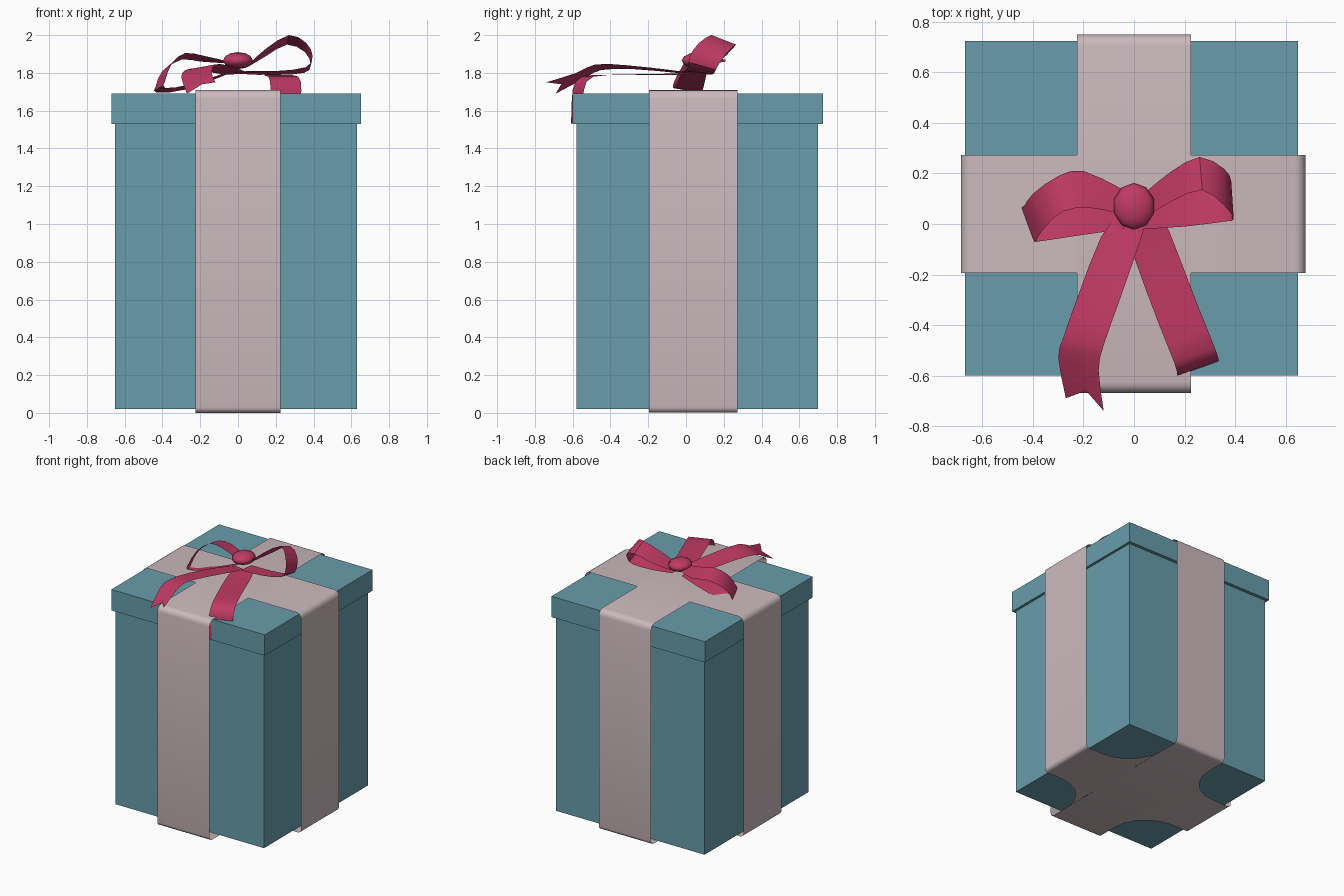
import bpy, math
from mathutils import Vector

if "Cube" in bpy.data.objects:
    bpy.data.objects.remove(bpy.data.objects["Cube"])


def material(name, rgb):
    m = bpy.data.materials.new(name)
    m.diffuse_color = (*rgb, 1)
    m.use_nodes = True
    m.node_tree.nodes["Principled BSDF"].inputs["Base Color"].default_value = m.diffuse_color
    return m


TEAL = material("teal", (0.14, 0.34, 0.41))
PINK = material("pale_pink", (0.60, 0.49, 0.51))
RED = material("crimson", (0.53, 0.042, 0.13))


def make(name, verts, faces, mat, smooth=None):
    me = bpy.data.meshes.new(name)
    me.from_pydata([tuple(v) for v in verts], [], faces)
    me.materials.append(mat)
    ob = bpy.data.objects.new(name, me)
    bpy.context.collection.objects.link(ob)
    if smooth:
        bpy.ops.object.select_all(action='DESELECT')
        ob.select_set(True)
        bpy.context.view_layer.objects.active = ob
        bpy.ops.object.shade_smooth_by_angle(angle=math.radians(smooth))
    return ob


def box(name, x0, x1, y0, y1, z0, z1):
    v = [(x, y, z) for z in (z0, z1) for y in (y0, y1) for x in (x0, x1)]
    f = [(0, 2, 3, 1), (4, 5, 7, 6), (0, 1, 5, 4), (2, 6, 7, 3), (0, 4, 6, 2), (1, 3, 7, 5)]
    make(name, v, f, TEAL)


def wrap(name, a0, a1, w0, w1, z0, z1, along_x):
    """Closed ribbon loop with rounded corners, a sheet without thickness."""
    prof = []
    for cx, cz, r, start in ((a1, z0, 0.03, -90), (a1, z1, 0.045, 0),
                             (a0, z1, 0.045, 90), (a0, z0, 0.03, 180)):
        ox = cx - r if cx == a1 else cx + r
        oz = cz - r if cz == z1 else cz + r
        for i in range(5):
            t = math.radians(start + i * 22.5)
            prof.append((ox + r * math.cos(t), oz + r * math.sin(t)))
    n = len(prof)
    if along_x:
        v = [(a, w, z) for w in (w0, w1) for a, z in prof]
        f = [(i, (i + 1) % n, n + (i + 1) % n, n + i) for i in range(n)]
    else:
        v = [(w, a, z) for w in (w0, w1) for a, z in prof]
        f = [(n + i, n + (i + 1) % n, (i + 1) % n, i) for i in range(n)]
    make(name, v, f, PINK, 40)


def spline(pts, sub):
    """Catmull-Rom through the points."""
    p = [Vector(q) for q in pts]
    p = [2 * p[0] - p[1]] + p + [2 * p[-1] - p[-2]]
    out = []
    for i in range(1, len(p) - 2):
        a, b, c, d = p[i - 1:i + 3]
        for k in range(sub):
            t = k / sub
            out.append(0.5 * (2 * b + (c - a) * t + (2 * a - 5 * b + 4 * c - d) * t * t
                              + (3 * b - a - 3 * c + d) * t ** 3))
    return out + [p[-2]]


def band(name, edge_a, edge_b, sub, notch=None):
    """Ribbon sheet between two edge curves, optional swallowtail notch at the end."""
    v = []
    for a, b in zip(spline(edge_a, sub), spline(edge_b, sub)):
        v += [a, (a + b) / 2, b]
    if notch:
        v[-2] = Vector(notch)
    f = [(3 * i + j, 3 * i + j + 1, 3 * i + j + 4, 3 * i + j + 3)
         for i in range(len(v) // 3 - 1) for j in (0, 1)]
    make(name, v, f, RED, 40)


# Box and lid
box("box_body", -0.65, 0.63, -0.58, 0.70, 0.02, 1.535)
box("box_lid", -0.67, 0.65, -0.60, 0.725, 1.53, 1.692)

# Wide wrapping ribbons
wrap("wrap_front_back", -0.67, 0.75, -0.225, 0.225, 0.0, 1.71, False)
wrap("wrap_left_right", -0.685, 0.68, -0.195, 0.273, 0.001, 1.709, True)

# Curved webs joining the ribbons underneath
R = 0.30
for sx in (-1, 1):
    for sy in (-1, 1):
        cx, cy = sx * 0.225, (0.273 if sy > 0 else -0.195)
        v = [(cx, cy, 0.001)]
        for i in range(6):
            t = math.radians(i * 18)
            v.append((cx + sx * R * (1 - math.cos(t)), cy + sy * R * (1 - math.sin(t)), 0.001))
        f = [(0, i, i + 1) if sx * sy > 0 else (0, i + 1, i) for i in range(1, 6)]
        make("bottom_web", v, f, PINK)

# Bow loops
band("bow_loop_right",
     [(0.05, 0.03, 1.84), (0.15, 0.09, 1.93), (0.27, 0.135, 2.0), (0.36, 0.07, 1.96),
      (0.395, 0.02, 1.89), (0.36, 0.01, 1.83), (0.2, -0.01, 1.81), (0.04, -0.02, 1.81)],
     [(0.05, 0.13, 1.83), (0.15, 0.21, 1.89), (0.26, 0.265, 1.95), (0.355, 0.22, 1.91),
      (0.385, 0.17, 1.84), (0.35, 0.15, 1.80), (0.2, 0.13, 1.79), (0.04, 0.11, 1.80)], 2)
band("bow_loop_left",
     [(-0.05, 0.04, 1.86), (-0.18, 0.065, 1.89), (-0.28, 0.05, 1.905), (-0.35, -0.01, 1.85),
      (-0.385, -0.06, 1.76), (-0.385, -0.07, 1.72), (-0.25, -0.05, 1.74), (-0.04, -0.02, 1.81)],
     [(-0.05, 0.14, 1.85), (-0.2, 0.21, 1.86), (-0.3, 0.19, 1.87), (-0.4, 0.12, 1.81),
      (-0.435, 0.07, 1.73), (-0.43, 0.07, 1.695), (-0.26, 0.09, 1.715), (-0.04, 0.11, 1.80)], 2)

# Bow tails
band("bow_tail_left",
     [(-0.05, 0.05, 1.79), (-0.13, -0.05, 1.80), (-0.22, -0.28, 1.82),
      (-0.28, -0.45, 1.815), (-0.30, -0.53, 1.775), (-0.27, -0.69, 1.69)],
     [(0.05, 0.02, 1.80), (0.02, -0.08, 1.815), (-0.06, -0.31, 1.84),
      (-0.12, -0.48, 1.845), (-0.14, -0.58, 1.80), (-0.12, -0.74, 1.75)], 2,
     notch=(-0.19, -0.66, 1.74))
band("bow_tail_right",
     [(-0.03, 0.0, 1.80), (0.0, -0.13, 1.795), (0.10, -0.40, 1.79),
      (0.16, -0.55, 1.78), (0.172, -0.60, 1.71), (0.168, -0.608, 1.53)],
     [(0.10, 0.04, 1.80), (0.14, -0.03, 1.79), (0.24, -0.29, 1.79),
      (0.32, -0.49, 1.78), (0.335, -0.54, 1.71), (0.33, -0.56, 1.56)], 2)

# Knot
bpy.ops.mesh.primitive_uv_sphere_add(segments=10, ring_count=6, radius=1, location=(0, 0.07, 1.865))
knot = bpy.context.object
knot.name = "bow_knot"
knot.scale = (0.083, 0.093, 0.045)
knot.data.materials.append(RED)
bpy.ops.object.shade_smooth_by_angle(angle=math.radians(50))
